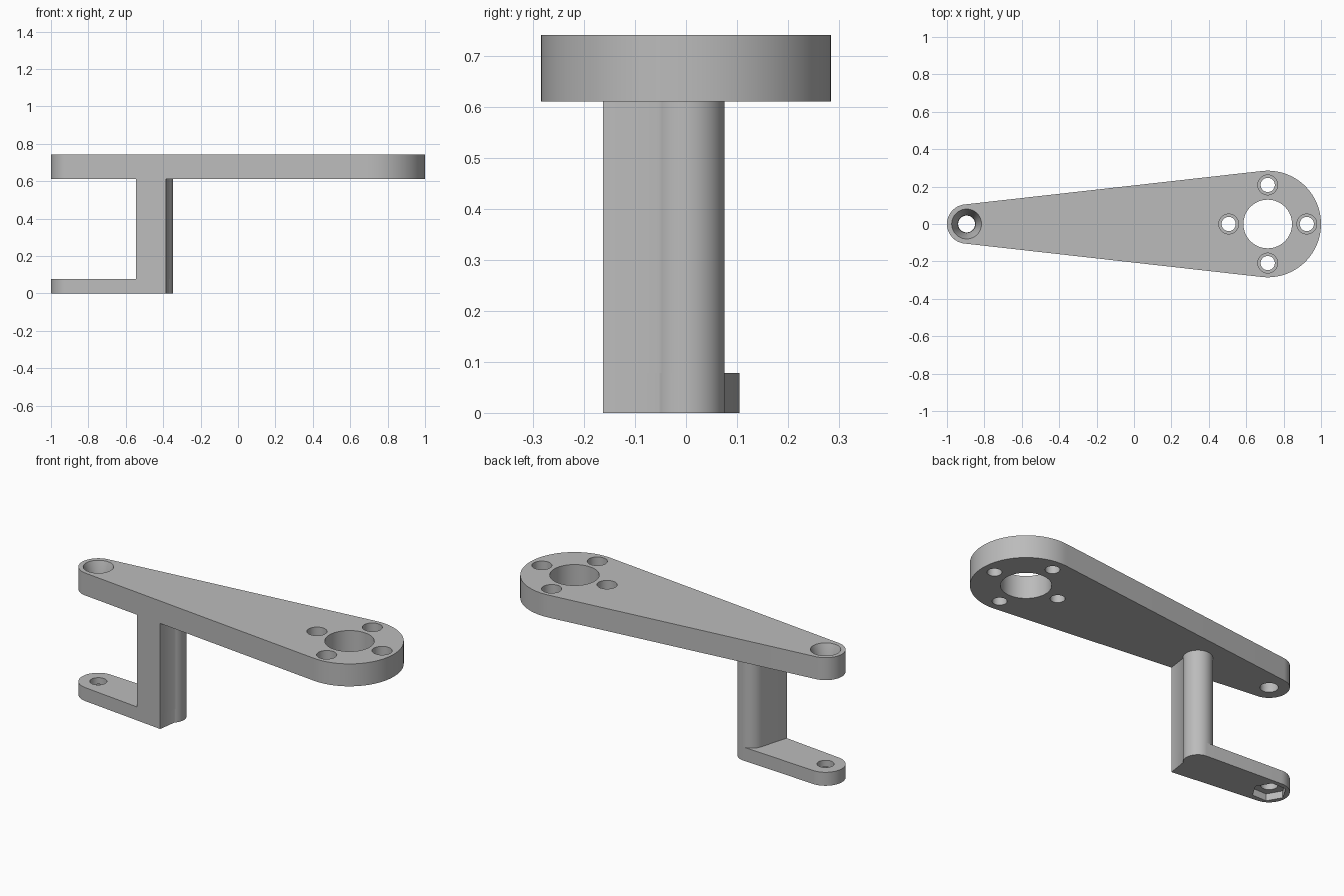
import bpy, bmesh, math
from mathutils import Vector

cube = bpy.data.objects.get("Cube")
if cube:
    bpy.data.objects.remove(cube, do_unlink=True)

grey = bpy.data.materials.new("plain grey")
grey.use_nodes = True
colour = (0.5, 0.5, 0.5, 1)
grey.diffuse_color = colour
grey.node_tree.nodes["Principled BSDF"].inputs["Base Color"].default_value = colour

# Main dimensions
PLATE_Z0, PLATE_Z1, ARM_Z = 0.612, 0.742, 0.078
TIP, TIP_R = Vector((-0.895, 0)), 0.105
HUB, HUB_R = Vector((0.715, 0)), 0.285
POST, POST_R = Vector((-0.423, 0)), 0.076
BOLT_R = 0.038


def arc(centre, radius, start, end, steps=32):
    angles = [math.radians(start + (end - start) * i / steps) for i in range(steps + 1)]
    return [(centre.x + radius * math.cos(a), centre.y + radius * math.sin(a)) for a in angles]


def tangent_angle(c1, r1, c2, r2):
    return math.degrees(math.acos((r1 - r2) / (c2.x - c1.x)))


def prism(name, outline, z0, z1):
    bm = bmesh.new()
    base = bm.faces.new([bm.verts.new((x, y, z0)) for x, y in outline])
    top = bmesh.ops.extrude_face_region(bm, geom=[base])["geom"]
    verts = [v for v in top if isinstance(v, bmesh.types.BMVert)]
    bmesh.ops.translate(bm, verts=verts, vec=(0, 0, z1 - z0))
    return finish(name, bm)


def cone(name, centre, r0, r1, z0, z1, sides=48):
    bm = bmesh.new()
    bmesh.ops.create_cone(bm, cap_ends=True, segments=sides, radius1=r0, radius2=r1, depth=z1 - z0)
    # turn so that one corner lies on the x axis
    corner = max((v.co for v in bm.verts), key=lambda c: c.x)
    turn = -math.atan2(corner.y, corner.x)
    for v in bm.verts:
        x, y = v.co.x, v.co.y
        v.co.x = centre.x + x * math.cos(turn) - y * math.sin(turn)
        v.co.y = centre.y + x * math.sin(turn) + y * math.cos(turn)
        v.co.z += (z0 + z1) / 2
    return finish(name, bm)


def finish(name, bm):
    bmesh.ops.recalc_face_normals(bm, faces=bm.faces[:])
    mesh = bpy.data.meshes.new(name)
    bm.to_mesh(mesh)
    bm.free()
    mesh.materials.append(grey)
    ob = bpy.data.objects.new(name, mesh)
    bpy.context.collection.objects.link(ob)
    return ob


def combine(target, others, operation):
    # Apply each boolean, then discard its operand
    for other in others:
        mod = target.modifiers.new("boolean", 'BOOLEAN')
        mod.operation, mod.object, mod.solver = operation, other, 'EXACT'
        graph = bpy.context.evaluated_depsgraph_get()
        mesh = bpy.data.meshes.new_from_object(target.evaluated_get(graph))
        target.modifiers.clear()
        target.data = mesh
        bpy.data.objects.remove(other, do_unlink=True)


# Tapered top plate
taper = tangent_angle(TIP, TIP_R, HUB, HUB_R)
plate = prism("top_plate", arc(TIP, TIP_R, taper, 360 - taper) + arc(HUB, HUB_R, -taper, taper, 48),
              PLATE_Z0, PLATE_Z1)
holes = [cone("hub_hole", HUB, 0.13, 0.13, 0.5, 0.9, 64)]
for i in range(4):
    turn = i * math.pi / 2
    spot = HUB + 0.209 * Vector((math.cos(turn), math.sin(turn)))
    holes.append(cone("bolt_hole", spot, BOLT_R, BOLT_R, 0.5, 0.9))
    holes.append(cone("bolt_counterbore", spot, 0.053, 0.053, 0.665, 0.9))
holes.append(cone("pivot_hole", TIP, 0.047, 0.047, 0.5, 0.9))
holes.append(cone("pivot_countersink", TIP, 0.047, 0.08, 0.64, PLATE_Z1 + 0.0005))
combine(plate, holes, 'DIFFERENCE')

# Post with a wedge-shaped front and a rounded back
front = [(-0.545, -0.145), (-0.385, -0.163)]
post = prism("post", front + arc(POST, POST_R, -45, 164), ARM_Z, PLATE_Z0)

# Lower arm
back = tangent_angle(TIP, TIP_R, POST, POST_R)
arm = prism("lower_arm", arc(TIP, TIP_R, back, 360 - taper) + front[1:] + arc(POST, POST_R, -45, back),
            0, ARM_Z)
combine(arm, [cone("arm_hole", TIP, 0.045, 0.045, -0.1, 0.2),
              cone("nut_recess", TIP, 0.09, 0.09, -0.1, 0.04, 6)], 'DIFFERENCE')

# Smooth the round walls and keep the edges sharp
for ob in (plate, post, arm):
    bpy.ops.object.select_all(action='DESELECT')
    ob.select_set(True)
    bpy.context.view_layer.objects.active = ob
    bpy.ops.object.shade_smooth_by_angle(angle=math.radians(40))
